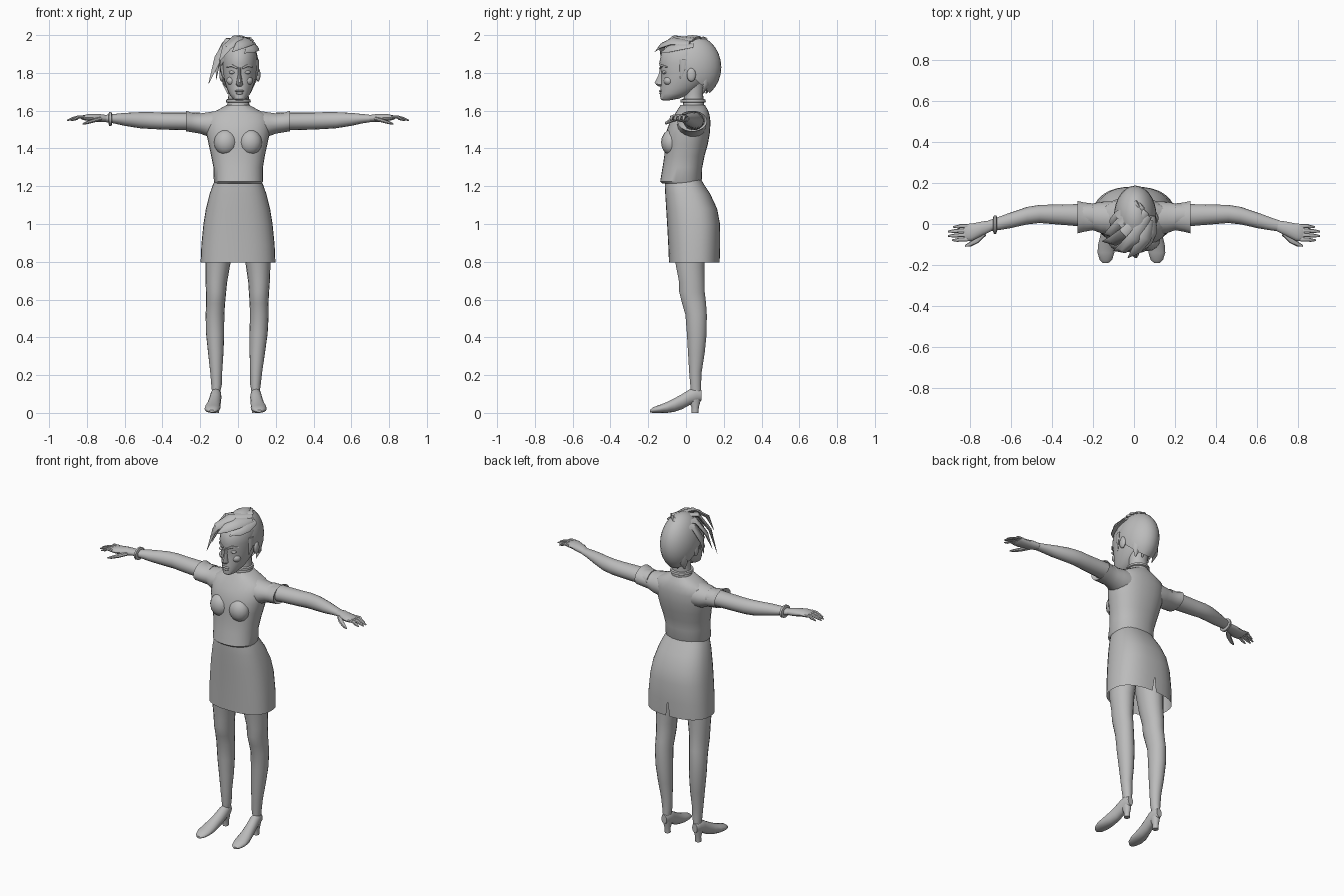
import bpy, bmesh, math
from mathutils import Vector

grey = bpy.data.materials.new("plain_grey")
grey.diffuse_color = (0.5, 0.5, 0.5, 1)


def finish(name, bm, angle=40):
    bmesh.ops.recalc_face_normals(bm, faces=bm.faces)
    me = bpy.data.meshes.new(name)
    bm.to_mesh(me)
    bm.free()
    me.materials.append(grey)
    ob = bpy.data.objects.new(name, me)
    bpy.context.collection.objects.link(ob)
    bpy.ops.object.select_all(action='DESELECT')
    ob.select_set(True)
    bpy.context.view_layer.objects.active = ob
    bpy.ops.object.shade_smooth_by_angle(angle=math.radians(angle))
    return ob


def skin(bm, rings, cap0=True, cap1=True):
    rows = [[bm.verts.new(p) for p in r] for r in rings]
    n = len(rows[0])
    for a, b in zip(rows, rows[1:]):
        for i in range(n):
            bm.faces.new((a[i], a[(i + 1) % n], b[(i + 1) % n], b[i]))
    if cap0:
        bm.faces.new(rows[0])
    if cap1:
        bm.faces.new(rows[-1])
    return rows


def loft(name, axis, rings, n=20, side=1, power=1.0, caps=(True, True), shift=None):
    """Rings are (position, u min, u max, v min, v max) across the given axis."""
    out = []
    for t, u0, u1, v0, v1 in rings:
        ring = []
        for i in range(n):
            a = 2 * math.pi * i / n
            c, s = math.cos(a), math.sin(a)
            c = math.copysign(abs(c) ** power, c)
            s = math.copysign(abs(s) ** power, s)
            u, v = (u0 + u1) / 2 + (u1 - u0) / 2 * c, (v0 + v1) / 2 + (v1 - v0) / 2 * s
            p = Vector({'x': (t, u, v), 'y': (u, t, v), 'z': (u, v, t)}[axis])
            p.x *= side
            if shift:
                p.x += shift(p.z)
            ring.append(p)
        out.append(ring)
    bm = bmesh.new()
    skin(bm, out, *caps)
    return finish(name, bm)


def sweep(name, pts, widths, thick, centre=None, n=8):
    """Tapered strand or finger; flat side faces away from the centre."""
    pts = [Vector(p) for p in pts]
    rings = []
    for i, p in enumerate(pts):
        t = (pts[min(i + 1, len(pts) - 1)] - pts[max(i - 1, 0)]).normalized()
        out = (p - Vector(centre)) if centre else Vector((0, 0, 1))
        s = t.cross(out).normalized()
        o = s.cross(t)
        k = thick * (widths[i] / max(widths))
        rings.append([p + s * widths[i] * math.cos(2 * math.pi * j / n)
                      + o * k * math.sin(2 * math.pi * j / n) for j in range(n)])
    bm = bmesh.new()
    skin(bm, rings)
    return finish(name, bm)


def ball(name, loc, scale, seg=16, cut=None):
    bm = bmesh.new()
    bmesh.ops.create_uvsphere(bm, u_segments=seg, v_segments=seg // 2, radius=1)
    for v in bm.verts:
        v.co = Vector(loc) + Vector([a * b for a, b in zip(v.co, scale)])
    if cut:
        bmesh.ops.bisect_plane(bm, geom=bm.verts[:] + bm.edges[:] + bm.faces[:],
                               plane_co=cut[0], plane_no=cut[1], clear_inner=True)
        edges = [e for e in bm.edges if e.is_boundary]
        bmesh.ops.holes_fill(bm, edges=edges, sides=0)
    return finish(name, bm)


# Shirt body, bust and skirt
loft("shirt", 'z', [(1.215, -.122, .126, -.125, .078), (1.225, -.128, .132, -.137, .083),
     (1.30, -.13, .132, -.124, .086), (1.36, -.142, .142, -.115, .098),
     (1.42, -.155, .155, -.112, .115), (1.48, -.168, .168, -.108, .126),
     (1.54, -.172, .172, -.085, .130), (1.58, -.158, .158, -.06, .124),
     (1.605, -.105, .105, -.045, .115), (1.63, -.06, .06, -.028, .10)], 28, power=.88)
for s in (-1, 1):
    ball("bust", (s * .065, -.078, 1.432), (.062, .054, .068))

bm = bmesh.new()
N = 32
rings = []
for z, w, y0, y1 in [(.795, .198, -.09, .178), (.89, .194, -.094, .181), (1.0, .183, -.10, .18),
                     (1.08, .17, -.105, .165), (1.16, .15, -.11, .128), (1.21, .132, -.112, .095),
                     (1.24, .118, -.112, .078)]:
    ring = []
    for i in range(N):
        c, s = math.cos(2 * math.pi * i / N), math.sin(2 * math.pi * i / N)
        c, s = (math.copysign(abs(k) ** .82, k) for k in (c, s))
        ring.append((w * c, (y0 + y1) / 2 + (y1 - y0) / 2 * s, z))
    rings.append(ring)
rows = skin(bm, rings, False, True)
# Slit in the middle of the back hem
b, low, top = N // 4, rows[0], rows[1]
y = low[b].co.y
bmesh.ops.delete(bm, geom=[low[b]], context='VERTS')
for k in (-1, 1):
    corner = bm.verts.new((-k * .013, y, .795))
    bm.faces.new((top[b], corner, low[b + k], top[b + k]))
finish("skirt", bm)

# Neck and choker
loft("neck", 'z', [(1.60, -.065, .068, -.025, .10), (1.64, -.055, .059, -.015, .095),
                   (1.69, -.05, .056, -.01, .09), (1.74, -.055, .06, -.02, .10)])
loft("choker", 'z', [(1.642, -.058, .062, -.022, .10), (1.645, -.064, .068, -.03, .105),
                     (1.658, -.062, .066, -.03, .103), (1.661, -.056, .06, -.02, .098)])

# Head and facial features
loft("head", 'z', [(1.655, -.012, .028, -.125, -.085), (1.663, -.028, .044, -.136, -.04),
     (1.69, -.047, .065, -.137, .03), (1.72, -.06, .078, -.134, .07),
     (1.76, -.073, .092, -.133, .11), (1.80, -.08, .099, -.131, .13),
     (1.85, -.083, .102, -.142, .14), (1.90, -.082, .10, -.132, .14),
     (1.95, -.065, .08, -.095, .12), (1.975, -.04, .055, -.05, .09)], 24)
loft("nose", 'z', [(1.728, -.002, .018, -.145, -.115), (1.738, -.012, .028, -.160, -.11),
     (1.748, -.008, .024, -.167, -.11), (1.79, -.001, .017, -.146, -.11),
     (1.83, -.003, .019, -.138, -.11)], 10)
ball("upper_lip", (.008, -.132, 1.704), (.024, .011, .006))
ball("lower_lip", (.008, -.131, 1.692), (.02, .011, .007))
for s in (-1, 1):
    x = .009 + s * .04
    ball("eye", (x, -.114, 1.803), (.018, .013, .009))
    sweep("brow", [(.009 + s * .014, -.138, 1.825), (x, -.129, 1.838),
                   (.009 + s * .068, -.100, 1.832)], [.005, .007, .003], .006, (0, 0, 1.82))
    ball("cheek", (x, -.092, 1.758), (.03, .026, .025))
    ball("ear", (.01 + s * .097, .028, 1.79), (.012, .024, .036))

# Hair cap, cut along a hairline sloping from forehead to nape
ball("hair_cap", (.006, .035, 1.83), (.104, .152, .17), 28,
     ((0, .03, 1.785), (0, .68, .72)))
C = (0, .03, 1.82)
strands = [
    [(.07, .04, 1.975), (.0, -.07, 1.983), (-.06, -.125, 1.935), (-.10, -.13, 1.86)],
    [(.06, .06, 1.985), (-.045, -.05, 1.972), (-.105, -.085, 1.88), (-.155, -.085, 1.745)],
    [(.04, .09, 1.985), (-.065, -.005, 1.955), (-.11, -.045, 1.87), (-.145, -.05, 1.785)],
    [(.02, .10, 1.985), (-.075, .03, 1.935), (-.108, .0, 1.85), (-.115, -.01, 1.765)],
    [(.08, .02, 1.96), (.055, -.07, 1.968), (.01, -.13, 1.945), (-.03, -.165, 1.912)],
    [(.09, .04, 1.945), (.085, -.04, 1.94), (.065, -.095, 1.925), (.035, -.135, 1.905)],
]
for p in strands:
    sweep("fringe_strand", p, [.018, .035, .028, .002], .012, C)
for x in (-.06, -.02, .03, .07):
    sweep("nape_strand", [(x, .165 - abs(x) * .7, 1.80), (x, .15 - abs(x) * .6, 1.74),
                          (x * .9, .115 - abs(x) * .4, 1.69)], [.02, .026, .003], .012, C)
for s in (-1, 1):
    sweep("sideburn", [(s * .09 + .008, -.02, 1.87), (s * .092 + .009, -.02, 1.82),
                       (s * .086 + .009, -.028, 1.765)], [.025, .018, .002], .009, C)

# Arms, sleeves and hands
for s in (-1, 1):
    loft("sleeve", 'x', [(.11, -.05, .11, 1.45, 1.60), (.16, -.045, .108, 1.462, 1.592),
         (.20, -.03, .10, 1.478, 1.586), (.245, -.038, .105, 1.485, 1.59),
         (.275, -.046, .112, 1.49, 1.60), (.262, -.025, .10, 1.50, 1.59)], 18, s)
    loft("arm", 'x', [(.2, -.02, .10, 1.495, 1.59), (.30, -.008, .096, 1.497, 1.59),
         (.40, .0, .094, 1.50, 1.59), (.46, .005, .093, 1.503, 1.592), (.52, -.002, .083, 1.507, 1.592),
         (.60, -.02, .056, 1.52, 1.588), (.66, -.03, .034, 1.533, 1.582),
         (.705, -.036, .018, 1.54, 1.577)], 16, s)
    loft("palm", 'x', [(.695, -.035, .018, 1.541, 1.577), (.74, -.058, .012, 1.54, 1.584),
         (.79, -.083, .002, 1.545, 1.583), (.82, -.084, .0, 1.55, 1.576),
         (.83, -.078, -.006, 1.555, 1.57)], 14, s)
    for y, tip in ((-.010, .88), (-.032, .905), (-.054, .905), (-.075, .885)):
        sweep("finger", [(s * .81, y, 1.566), (s * .845, y, 1.567), (s * (tip - .025), y - .003, 1.557),
                         (s * tip, y - .004, 1.548)], [.011, .010, .009, .004], .009)
    sweep("thumb", [(s * .73, -.045, 1.557), (s * .765, -.08, 1.547), (s * .80, -.10, 1.536),
                    (s * .822, -.107, 1.53)], [.015, .014, .011, .004], .011)
loft("bracelet", 'x', [(.667, -.036, .034, 1.528, 1.586), (.671, -.048, .042, 1.52, 1.594),
     (.682, -.048, .040, 1.52, 1.594), (.686, -.036, .03, 1.53, 1.584)], 16, -1)

# Legs and heeled shoes; both feet stand slightly to one side
lean = lambda z: -.013 * (1 - z / .8)
for s in (-1, 1):
    loft("leg", 'z', [(.10, .085, .125, .025, .08), (.15, .075, .131, .022, .08),
         (.22, .074, .138, .016, .084), (.32, .069, .151, .010, .10), (.42, .067, .163, .004, .11),
         (.52, .068, .167, -.004, .111), (.58, .065, .165, -.022, .107), (.64, .06, .167, -.037, .10),
         (.69, .056, .17, -.037, .10), (.78, .042, .172, -.055, .098), (.95, .012, .172, -.07, .11)],
         18, s, shift=lean)
    loft("shoe", 'y', [(-.19, .112, .138, .003, .016), (-.175, .094, .154, .0, .03),
         (-.14, .083, .165, .0, .042), (-.10, .080, .162, .0, .058), (-.06, .080, .152, .006, .078),
         (-.02, .078, .144, .02, .10), (.02, .076, .137, .042, .125), (.055, .078, .133, .055, .135),
         (.082, .088, .123, .065, .12)], 16, s, shift=lean)
    loft("shoe_heel", 'z', [(.0, .088, .122, .03, .066), (.03, .088, .122, .03, .068),
         (.06, .082, .128, .015, .076), (.085, .08, .13, .01, .08)], 12, s, shift=lean)
